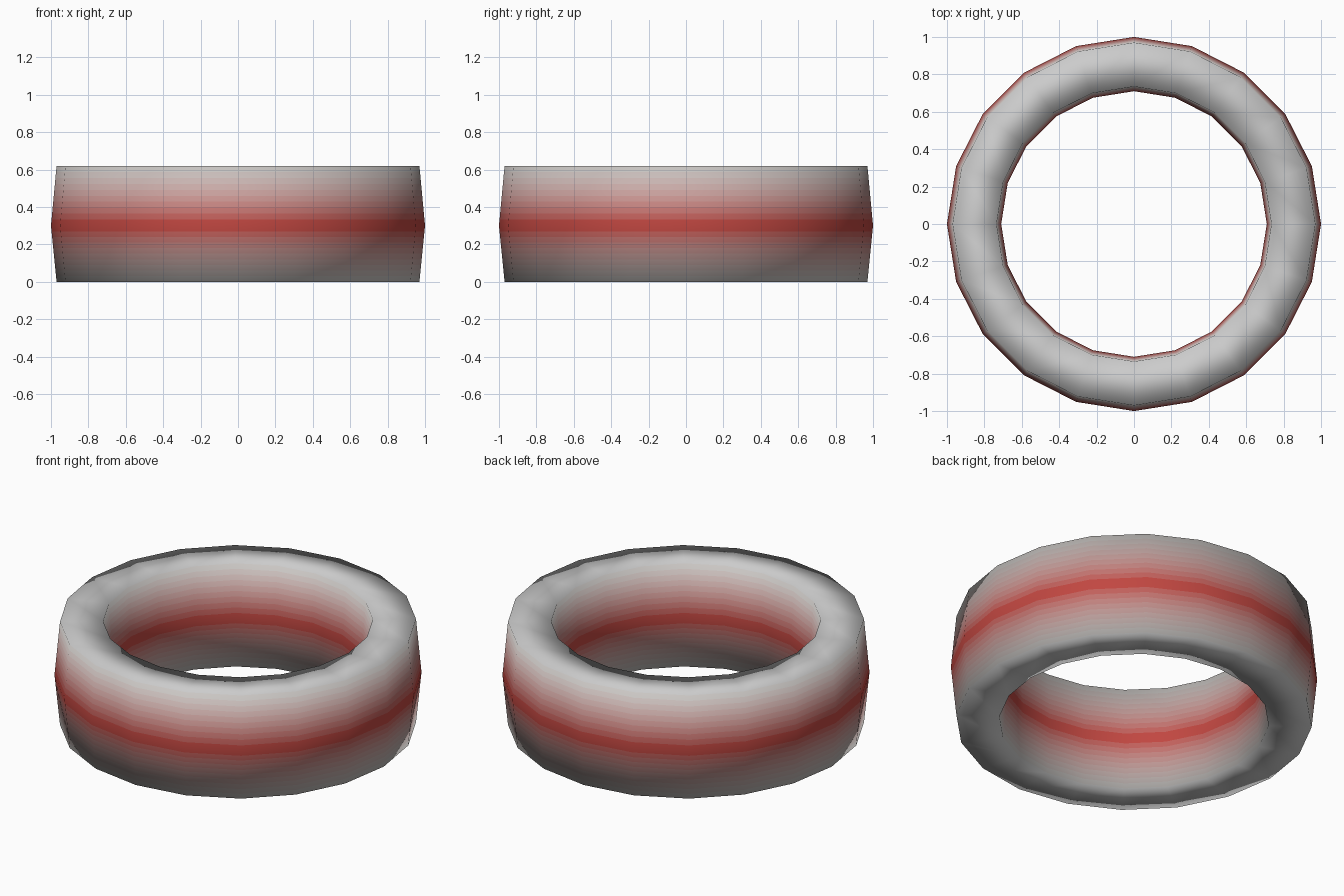
import bpy
from math import cos, sin, pi
from mathutils import Vector

if "Cube" in bpy.data.objects:
    bpy.data.objects.remove(bpy.data.objects["Cube"])

SIDES, BANDS = 20, 10
GREY, RED = Vector((0.60, 0.60, 0.58)), Vector((0.53, 0.035, 0.025))

# Cross-section corners: radius, height, shading normal, redness
d = 0.7071
KEYS = [((0.97, 0.0), (d, -d), 0), ((1.0, 0.30), (1, 0), 1), ((0.97, 0.62), (d, d), 0),
        ((0.735, 0.62), (-d, d), 0), ((0.71, 0.30), (-1, 0), 1), ((0.735, 0.0), (-d, -d), 0)]

# Walls are split into thin bands so the red stripe fades into grey
profile = []      # (point, normal)
tints = []        # tint index of the strip that starts at each profile point
for i, (p0, n0, r0) in enumerate(KEYS):
    p1, n1, r1 = KEYS[(i + 1) % len(KEYS)]
    steps = BANDS if r0 != r1 else 1
    for s in range(steps):
        t = s / steps
        profile.append((Vector(p0).lerp(Vector(p1), t),
                        Vector(n0).lerp(Vector(n1), t).normalized()))
        if steps == 1:
            tints.append(0)
        else:
            tints.append(1 + (s if r1 else steps - 1 - s))

# Revolve the cross-section around z
verts, normals, faces, slots = [], [], [], []
m = len(profile)
for k in range(SIDES):
    c, s = cos(2 * pi * k / SIDES), sin(2 * pi * k / SIDES)
    for p, n in profile:
        verts.append((p.x * c, p.x * s, p.y))
        normals.append((n.x * c, n.x * s, n.y))
    k2 = (k + 1) % SIDES
    for j in range(m):
        j2 = (j + 1) % m
        faces.append((k * m + j, k2 * m + j, k2 * m + j2, k * m + j2))
        slots.append(tints[j])

mesh = bpy.data.meshes.new("ring_band")
mesh.from_pydata(verts, [], faces)
ring = bpy.data.objects.new("ring_band", mesh)
bpy.context.collection.objects.link(ring)

# Materials: plain grey rims, then grey fading to red
for i in range(BANDS + 1):
    mat = bpy.data.materials.new("rim_grey" if i == 0 else f"stripe_{i}")
    t = 0 if i == 0 else (i - 0.5) / BANDS
    mat.diffuse_color = (*GREY.lerp(RED, t), 1)
    mat.use_nodes = True
    mat.node_tree.nodes["Principled BSDF"].inputs["Base Color"].default_value = mat.diffuse_color
    mesh.materials.append(mat)
for poly, slot in zip(mesh.polygons, slots):
    poly.material_index = slot
    poly.use_smooth = True

# Rounded shading across the corners
mesh.normals_split_custom_set_from_vertices(normals)
